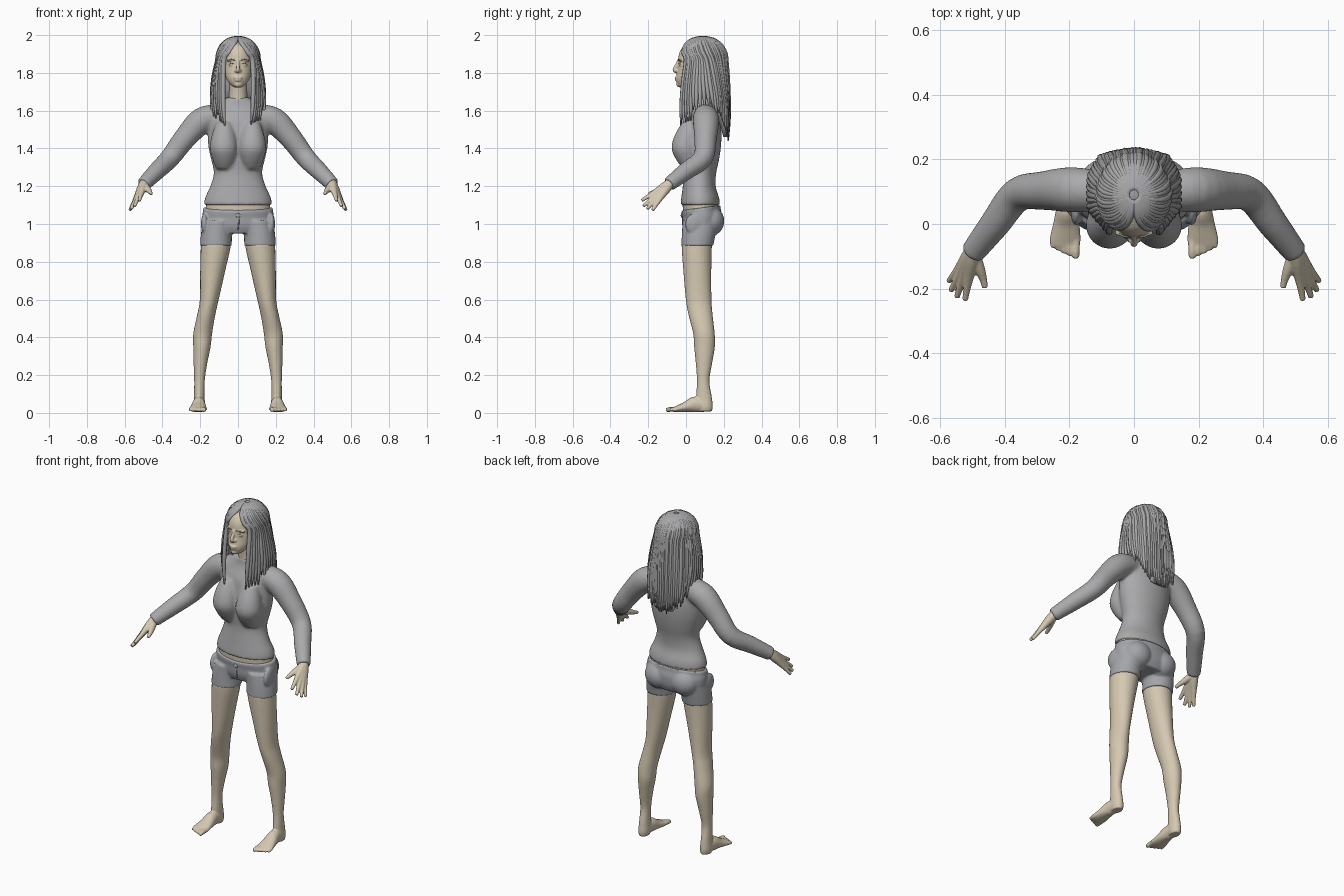
import bpy, bmesh, math, random
from mathutils import Vector, Matrix

random.seed(4)
if "Cube" in bpy.data.objects:
    bpy.data.objects.remove(bpy.data.objects["Cube"], do_unlink=True)


def material(name, color):
    mat = bpy.data.materials.new(name)
    mat.use_nodes = True
    mat.diffuse_color = (*color, 1)
    shader = next(n for n in mat.node_tree.nodes if n.type == "BSDF_PRINCIPLED")
    shader.inputs["Base Color"].default_value = (*color, 1)
    return mat


SKIN = material("warm skin", (0.66, 0.58, 0.44))
CLOTH = material("grey knit", (0.40, 0.40, 0.41))
DENIM = material("grey denim", (0.37, 0.38, 0.40))
HAIR = material("grey hair", (0.39, 0.39, 0.40))
BOTH = (1, -1)


def spline(rings, steps):
    """Catmull-Rom interpolation of every ring component."""
    pts = [tuple(r) + (r[3],) * (5 - len(r)) for r in rings]
    pts = [pts[0]] + pts + [pts[-1]]
    out = []
    for a, b, c, d in zip(pts, pts[1:], pts[2:], pts[3:]):
        for k in range(steps):
            t = k / steps
            out.append([q + t / 2 * (r - p + t * (2*p - 5*q + 4*r - s + t * (3*(q - r) + s - p)))
                        for p, q, r, s in zip(a, b, c, d)])
    return out + [pts[-1]]


def tube(bm, rings, sides=(1,), flat=False, segs=24, steps=4):
    """Loft rings (x, y, z, radius, second radius); flat keeps them level."""
    path = spline(rings, steps)
    centres = [Vector(p[:3]) for p in path]
    for side in sides:
        u, loops = Vector((1, 0, 0)), []
        for i, p in enumerate(path):
            v = Vector((0, 1, 0))
            if not flat:
                t = (centres[min(i + 1, len(path) - 1)] - centres[max(i - 1, 0)]).normalized()
                if i == 0:
                    u = t.cross(Vector((0, 0, 1)))
                    if u.length < 0.01:
                        u = Vector((1, 0, 0))
                u = (u - t * t.dot(u)).normalized()
                v = u.cross(t)
            loop = []
            for k in range(segs):
                a = math.tau * k / segs
                co = centres[i] + u * p[3] * math.cos(a) + v * p[4] * math.sin(a)
                loop.append(bm.verts.new((co.x * side, co.y, co.z)))
            loops.append(loop)
        for low, high in zip(loops, loops[1:]):
            for k in range(segs):
                n = (k + 1) % segs
                bm.faces.new((low[k], low[n], high[n], high[k]))
        bm.faces.new(loops[0])
        bm.faces.new(loops[-1])


def blob(bm, centre, radii, sides=(1,)):
    for side in sides:
        place = Matrix.Translation((centre[0] * side, *centre[1:])) @ Matrix.Diagonal((*radii, 1))
        bmesh.ops.create_uvsphere(bm, u_segments=24, v_segments=16, radius=1, matrix=place)


def finish(name, bm, mat, voxel=0, rounds=0):
    """Make the object; a voxel size fuses its pieces into one skin."""
    bmesh.ops.recalc_face_normals(bm, faces=bm.faces[:])
    for f in bm.faces:
        f.smooth = True
    mesh = bpy.data.meshes.new(name)
    bm.to_mesh(mesh)
    bm.free()
    mesh.materials.append(mat)
    obj = bpy.data.objects.new(name, mesh)
    bpy.context.collection.objects.link(obj)
    if voxel:
        fuse = obj.modifiers.new("fuse", "REMESH")
        fuse.mode, fuse.voxel_size, fuse.use_smooth_shade = "VOXEL", voxel, True
        soft = obj.modifiers.new("soften", "SMOOTH")
        soft.factor, soft.iterations = 0.5, rounds
    return obj


# Sweater: trunk, bust and sleeves
bm = bmesh.new()
tube(bm, [(0, .075, 1.10, .18, .105), (0, .075, 1.14, .174, .1), (0, .07, 1.2, .147, .087),
          (0, .075, 1.27, .128, .085), (0, .08, 1.34, .142, .095), (0, .085, 1.41, .157, .1),
          (0, .088, 1.48, .16, .1), (0, .09, 1.55, .158, .09), (0, .095, 1.6, .145, .072),
          (0, .095, 1.635, .112, .06), (0, .09, 1.67, .06, .052)], flat=True, segs=40)
tube(bm, [(.075, .02, 1.54, .04), (.075, .004, 1.47, .064), (.075, -.003, 1.4, .074),
          (.072, .01, 1.34, .062), (.07, .03, 1.29, .045)], BOTH, flat=True)
tube(bm, [(.09, .1, 1.575, .06), (.19, .106, 1.548, .07), (.28, .103, 1.455, .06),
          (.36, .09, 1.35, .053), (.43, 0, 1.28, .047), (.5, -.09, 1.21, .038)], BOTH)
finish("sweater", bm, CLOTH, .008, 8)

# Bare waist between sweater and shorts
bm = bmesh.new()
tube(bm, [(0, .08, 1.0, .172, .094), (0, .077, 1.14, .168, .096)], flat=True, segs=40)
finish("waist", bm, SKIN)

# Shorts: hips dipping at the front, leg openings, seat and side pockets
bm = bmesh.new()
tube(bm, [(0, .085, .95, .16, .085), (0, .086, .99, .185, .102), (0, .086, 1.04, .19, .106),
          (0, .08, 1.075, .186, .104), (0, .08, 1.095, .184, .103)], flat=True, segs=40)
for v in bm.verts:
    if v.co.z > 1.03:
        v.co.z += (v.co.y - .15) * (v.co.z - 1.03) * 2
tube(bm, [(.117, .06, .885, .084, .085), (.113, .068, .95, .083, .09),
          (.1, .08, 1.02, .085, .098)], BOTH, flat=True)
blob(bm, (.085, .125, 1.015), (.085, .078, .08), BOTH)
blob(bm, (.178, .04, 1.0), (.018, .045, .055), BOTH)
finish("shorts", bm, DENIM, .006, 4)

# Waist button and fly seam
bm = bmesh.new()
blob(bm, (0, -.022, 1.045), (.012, .006, .012))
tube(bm, [(.004, -.017, 1.035, .003), (.004, -.018, 1.0, .003), (0, -.01, .97, .003)], segs=8)
finish("shorts_button", bm, DENIM)

# Legs with feet and toes
for side, label in zip(BOTH, ("left", "right")):
    bm = bmesh.new()
    tube(bm, [(.115, .06, .95, .076, .08), (.118, .057, .88, .079, .08), (.134, .06, .75, .066, .074),
              (.152, .067, .6, .05, .068), (.168, .077, .52, .048, .064), (.187, .095, .42, .05, .057),
              (.191, .098, .35, .046, .055), (.199, .095, .26, .036, .043), (.204, .091, .17, .028, .033),
              (.205, .095, .09, .028, .041), (.205, .1, .035, .031, .042),
              (.205, .1, .008, .026, .037)], (side,), flat=True)
    tube(bm, [(.205, .11, .035, .028, .03), (.207, .05, .045, .033, .042), (.209, 0, .032, .041, .028),
              (.212, -.045, .021, .048, .018), (.213, -.068, .017, .045, .012)], (side,))
    for k in range(5):
        x, tip, r = .18 + .018 * k, -.106 + .008 * k, .013 - .001 * k
        tube(bm, [(x, -.04, .022, r), (x, tip + .02, .018, r), (x, tip, .014, r * .75)], (side,), segs=12)
    finish(label + "_leg", bm, SKIN, .005, 3)

# Hands: every finger runs from the wrist, so the palm forms where they overlap
WRIST = Vector((.497, -.085, 1.215))
TIPS = [(.522, -.235, 1.125), (.548, -.226, 1.095), (.566, -.206, 1.08), (.573, -.177, 1.073)]
for side, label in zip(BOTH, ("left", "right")):
    bm = bmesh.new()
    for tip in TIPS:
        rings = [(*WRIST.lerp(Vector(tip), t), r)
                 for t, r in ((-.1, .026), (.2, .024), (.5, .0165), (.75, .0115), (1, .009))]
        tube(bm, rings, (side,), segs=14)
    tube(bm, [(.497, -.09, 1.205, .022), (.477, -.14, 1.183, .017), (.466, -.17, 1.17, .012),
              (.46, -.197, 1.16, .009)], (side,), segs=14)
    finish(label + "_hand", bm, SKIN, .004, 2)

# Head, neck and face
bm = bmesh.new()
tube(bm, [(0, -.008, 1.722, .016, .024), (0, .0, 1.737, .039, .045), (0, .02, 1.77, .062, .072),
          (0, .045, 1.81, .076, .091), (0, .065, 1.85, .083, .107), (0, .08, 1.9, .083, .117),
          (0, .085, 1.94, .068, .1), (0, .085, 1.965, .04, .06)], flat=True, segs=36)
tube(bm, [(0, .095, 1.62, .056), (0, .085, 1.69, .047), (0, .075, 1.79, .048)], flat=True)
tube(bm, [(0, -.038, 1.868, .008), (0, -.05, 1.84, .009), (0, -.061, 1.817, .011),
          (0, -.05, 1.806, .01)], segs=14)
blob(bm, (.011, -.047, 1.811), (.009, .011, .008), BOTH)
blob(bm, (0, -.05, 1.774), (.024, .01, .007))
blob(bm, (0, -.047, 1.761), (.02, .011, .007))
blob(bm, (0, -.035, 1.738), (.02, .016, .014))
blob(bm, (.034, -.026, 1.843), (.016, .013, .009), BOTH)
blob(bm, (.036, -.025, 1.866), (.025, .014, .007), BOTH)
finish("head", bm, SKIN, .004, 3)

# Eyebrows and lash lines
bm = bmesh.new()
tube(bm, [(.016, -.04, 1.866, .0025), (.036, -.037, 1.872, .003), (.057, -.022, 1.866, .002)], BOTH, segs=8)
tube(bm, [(.02, -.036, 1.846, .0015), (.034, -.038, 1.851, .0025), (.05, -.028, 1.845, .0015)], BOTH, segs=8)
finish("brows_and_lashes", bm, HAIR)

# Hair: solid cap with a back fall, covered by separate locks
bm = bmesh.new()
blob(bm, (0, .1, 1.87), (.107, .113, .121))
tube(bm, [(0, .21, 1.46, .06, .012), (0, .195, 1.54, .1, .022), (0, .17, 1.62, .118, .04),
          (0, .14, 1.71, .112, .068), (0, .13, 1.86, .105, .085)], flat=True, segs=32)
finish("hair_base", bm, HAIR)

# Lock ends by angle from the back: x, y, z
ENDS = [(0, 0, .225, 1.45), (50, .1, .215, 1.5), (80, .135, .16, 1.59),
        (105, .138, .05, 1.59), (136, .07, -.028, 1.53)]


def lock_end(turn):
    for a, b in zip(ENDS, ENDS[1:]):
        if turn <= b[0]:
            return Vector(a[1:]).lerp(Vector(b[1:]), (turn - a[0]) / (b[0] - a[0]))
    return Vector(ENDS[-1][1:])


bm = bmesh.new()
COUNT = 52
for i in range(COUNT):
    turn = -136 + 272 * i / (COUNT - 1)
    puff = random.uniform(.98, 1.02)
    rings = []
    # over the scalp, swept from the parting
    for t in (.08, .3, .55, .8, 1):
        a = math.radians(turn * (1.28 - .28 * t * t))
        tilt = t * math.pi / 2
        out = math.sin(tilt) * puff
        rings.append((.107 * out * math.sin(a), .09 + .121 * out * math.cos(a),
                      1.87 + .119 * math.cos(tilt), .006 + .007 * min(1, t * 2)))
    # hanging down to the tip
    end = lock_end(abs(turn))
    end.x *= math.copysign(1, turn)
    end.z += random.uniform(-.025, .025)
    start = Vector(rings[-1][:3])
    for t, r in ((.35, .0125), (.7, .011), (1, .003)):
        p = start.lerp(end, t)
        bulge = 1 + .1 * math.sin(math.pi * t)
        rings.append((p.x * bulge, p.y + .008 * math.sin(math.pi * t) * math.cos(math.radians(turn)), p.z, r))
    tube(bm, rings, segs=8, steps=3)
finish("hair_locks", bm, HAIR)
